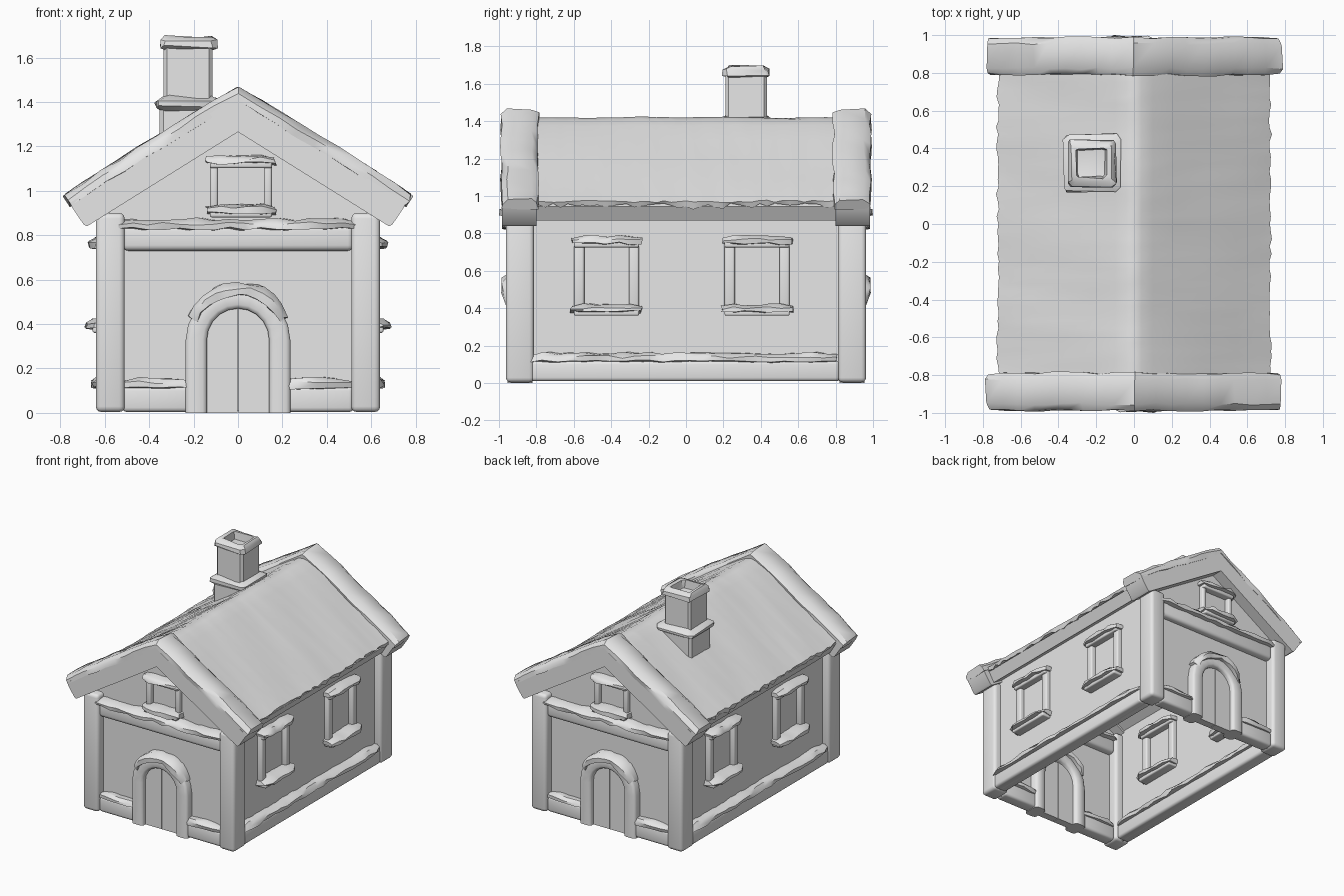
import bpy, bmesh, math, random
from mathutils import Matrix, Vector

random.seed(4)
if "Cube" in bpy.data.objects:
    bpy.data.objects.remove(bpy.data.objects["Cube"])

GREY = (0.8, 0.8, 0.8, 1)
mat = bpy.data.materials.new("plain grey")
mat.use_nodes = True
mat.diffuse_color = GREY
mat.node_tree.nodes["Principled BSDF"].inputs["Base Color"].default_value = GREY

# Frames centred on the wall sheets: x along the wall, -y outward
SIDE = Matrix.Translation((0.58, 0, 0)) @ Matrix.Rotation(math.pi / 2, 4, 'Z')
FRONT = Matrix.Translation((0, -0.888, 0))


def finish(name, bm, place=None, both=True, angle=40):
    """Place the mesh, add its half-turn copy and make the object."""
    if place:
        bm.transform(place)
    if both:
        copy = bmesh.ops.duplicate(bm, geom=bm.verts[:] + bm.edges[:] + bm.faces[:])
        verts = [g for g in copy["geom"] if isinstance(g, bmesh.types.BMVert)]
        bmesh.ops.rotate(bm, verts=verts, matrix=Matrix.Rotation(math.pi, 3, 'Z'))
    bmesh.ops.recalc_face_normals(bm, faces=bm.faces[:])
    mesh = bpy.data.meshes.new(name)
    bm.to_mesh(mesh)
    bm.free()
    mesh.materials.append(mat)
    obj = bpy.data.objects.new(name, mesh)
    bpy.context.collection.objects.link(obj)
    bpy.ops.object.select_all(action='DESELECT')
    obj.select_set(True)
    bpy.context.view_layer.objects.active = obj
    bpy.ops.object.shade_smooth_by_angle(angle=math.radians(angle))


def box(name, x, y, z, bevel=0.012, place=None):
    bm = bmesh.new()
    bmesh.ops.create_cube(bm, size=1)
    for v in bm.verts:
        v.co = [(a + b) / 2 + c * (b - a) for (a, b), c in zip((x, y, z), v.co)]
    if bevel:
        bmesh.ops.bevel(bm, geom=bm.edges[:], offset=bevel, segments=3,
                        profile=0.5, affect='EDGES')
    finish(name, bm, place)


def loft(rings):
    bm = bmesh.new()
    rows = [[bm.verts.new(p) for p in ring] for ring in rings]
    for a, b in zip(rows, rows[1:]):
        for i in range(len(a)):
            j = (i + 1) % len(a)
            bm.faces.new((a[i], a[j], b[j], b[i]))
    bm.faces.new(rows[0])
    bm.faces.new(rows[-1])
    return bm


def prism(name, profile, y0, y1, place=None, both=True):
    """Extrude an x-z outline between two depths."""
    finish(name, loft([[(x, y, z) for x, z in profile] for y in (y0, y1)]), place, both)


def wobble(p, amount):
    return Vector(p) + Vector([random.uniform(-amount, amount) for _ in range(3)])


SNOW_SECTION = [(-1, 0), (-1, 0.55), (-0.65, 1), (0.65, 1), (1, 0.6), (1, 0), (0, -0.15)]


def snow(name, path, ups, half, place, rough=0.008, taper=0.7):
    """Lumpy drift lying on a path in the x-z plane, half wide in y."""
    rings = []
    for i, (p, up) in enumerate(zip(path, ups)):
        end = taper if i in (0, len(path) - 1) else 1
        rings.append([wobble(Vector(p) + Vector((0, s * half * end, 0)) + Vector(up) * h * end,
                             rough) for s, h in SNOW_SECTION])
    finish(name, loft(rings), place)


def straight_snow(name, x0, x1, z, height, half, place, step=0.07):
    n = max(4, int((x1 - x0) / step))
    path = [(x0 + (x1 - x0) * i / n, 0, z) for i in range(n + 1)]
    snow(name, path, [(0, 0, height)] * (n + 1), half, place)


def window(name, place, half, z0, z1, jamb):
    for label, s in (("left", 1), ("right", -1)):
        xs = sorted((s * half, s * (half - jamb)))
        box(f"{name}_{label}_jamb", xs, (-0.042, 0.042), (z0 + 0.03, z1 - 0.03), 0.012, place)
    for label, z, out in (("sill", z0, 0.075), ("lintel", z1 - 0.06, 0.06)):
        box(f"{name}_{label}", (-half, half), (-out, out), (z, z + 0.035), 0.01, place)
        straight_snow(f"{name}_{label}_snow", -half - 0.014, half + 0.014,
                      z + 0.022, 0.038, out + 0.03, place, 0.06)


# Thin walls, open underneath
box("side_wall", (0.575, 0.585), (-0.88, 0.88), (0.01, 0.95), 0)
prism("gable_wall", [(-0.58, 0.01), (0.58, 0.01), (0.58, 0.95), (0, 1.31), (-0.58, 0.95)],
      -0.005, 0.005, FRONT)

# Timber frame, running through the walls
for label, xs in (("left", (0.51, 0.64)), ("right", (-0.64, -0.51))):
    box(f"{label}_corner_post", xs, (-0.963, -0.813), (0.004, 0.9), 0.025)
box("gable_beam", (-0.52, 0.52), (-0.055, 0.055), (0.73, 0.845), 0.025, FRONT)
straight_snow("gable_beam_snow", -0.55, 0.54, 0.83, 0.042, 0.09, FRONT)
box("side_base_beam", (-0.83, 0.82), (-0.055, 0.055), (0.01, 0.12), 0.02, SIDE)
straight_snow("side_base_snow", -0.835, 0.805, 0.115, 0.045, 0.075, SIDE)
for label, a, b in (("left", 0.2, 0.52), ("right", -0.52, -0.2)):
    box(f"{label}_front_base_beam", (a, b), (-0.05, 0.05), (0.004, 0.12), 0.02, FRONT)
    straight_snow(f"{label}_front_base_snow", a - 0.01, b + 0.01, 0.112, 0.045, 0.065, FRONT)

# Windows
for label, y in (("near", -0.425), ("far", 0.38)):
    window(f"{label}_side_window", Matrix.Translation((0, y, 0)) @ SIDE, 0.174, 0.36, 0.785, 0.055)
window("gable_window", Matrix.Translation((0.013, 0, 0)) @ FRONT, 0.14, 0.88, 1.162, 0.037)


# Arched door
def arch(r, spring, n=10):
    curve = [(r * math.cos(math.pi * i / n), spring + r * math.sin(math.pi * i / n))
             for i in range(n + 1)]
    return [(r, 0)] + curve + [(-r, 0)]


frame_section = [(0, 0.05), (0, -0.05), (0.06, -0.06), (0.2, -0.067), (0.8, -0.067),
                 (0.94, -0.06), (1, -0.05), (1, 0.05), (0.8, 0.067), (0.2, 0.067)]
rings = [[(a[0] + (b[0] - a[0]) * t, y, a[1] + (b[1] - a[1]) * t) for t, y in frame_section]
         for a, b in zip(arch(0.14, 0.33), arch(0.236, 0.325))]
finish("door_frame", loft(rings), FRONT, angle=50)
for label, s in (("left", 1), ("right", -1)):
    leaf = [(s * max(x, 0.002), z) for x, z in arch(0.148, 0.33) if x > -0.001]
    prism(f"{label}_door_leaf", leaf + [(s * 0.002, 0)], -0.03, 0.03, FRONT)
angles = [math.radians(25 + 13 * i) for i in range(11)]
snow("door_arch_snow", [(0.208 * math.cos(a), 0, 0.325 + 0.208 * math.sin(a)) for a in angles],
     [(0.05 * math.cos(a), 0, 0.055 * math.sin(a)) for a in angles], 0.092, FRONT, 0.009)

# Gable roof beams with their snow
prism("roof_end_beam", [(0, 1.43), (0.757, 0.945), (0.745, 0.922), (0.695, 0.848), (0.68, 0.84),
                        (0, 1.265), (-0.68, 0.84), (-0.695, 0.848), (-0.745, 0.922),
                        (-0.757, 0.945)], -0.096, 0.09, FRONT)
steps = [i / 9 for i in range(-9, 10)]
snow("roof_end_snow", [(0.755 * t, 0, 1.41 - 0.475 * abs(t)) for t in steps],
     [(0.03 * (t > 0) - 0.03 * (t < 0), 0, 0.048 + 0.01 * (t == 0)) for t in steps],
     0.099, FRONT, 0.007, 0.95)

# Roof boards and snow sheet with a soft ridge and ragged eaves
prism("roof_boards", [(0, 1.395), (0.705, 0.945), (0.66, 0.87), (0, 1.285),
                      (-0.66, 0.87), (-0.705, 0.945)], -0.86, 0.86, None, False)
COLUMNS = [0.04, 0.1, 0.22, 0.38, 0.54, 0.66, 0.715]
COLUMNS = [-x for x in reversed(COLUMNS)] + [0] + COLUMNS
rings = []
for r in range(43):
    y = -0.83 + 1.66 * r / 42
    top, under = [], []
    for c in COLUMNS:
        edge = abs(c) > 0.7
        tooth = random.uniform(-0.006, 0.016) * (-1) ** r if edge else 0
        x = c + math.copysign(tooth, c) if c else 0
        z = 1.449 - 0.66 * math.sqrt(x * x + 0.002)
        swell = 0.005 * math.sin(5 * y + 9 * x) * math.sin(8 * y - 4 * x)
        top.append((x, y, z + swell + random.uniform(-0.002, 0.002)))
        drop = 0.022 + random.uniform(-0.006, 0.012) + tooth if edge else 0.04
        under.append((x * 0.985, y, z - drop))
    rings.append(top + under[::-1])
finish("roof_snow", loft(rings), None, False, 45)


# Chimney
def square_loft(name, profile, rough):
    rings = []
    for h, z in profile:
        c = h * 0.86
        pts = [(h, c), (c, h), (-c, h), (-h, c), (-h, -c), (-c, -h), (c, -h), (h, -c)]
        rings.append([wobble((-0.225 + x, 0.322 + y, z), rough) for x, y in pts])
    finish(name, loft(rings), None, False)


square_loft("chimney_base", [(0.128, 1.1), (0.128, 1.4)], 0)
square_loft("chimney_collar_snow", [(0.125, 1.365), (0.15, 1.38), (0.148, 1.405), (0.105, 1.425)], 0.009)
square_loft("chimney_stack", [(0.111, 1.38), (0.111, 1.66), (0.08, 1.66), (0.07, 1.52)], 0)
square_loft("chimney_cap_snow", [(0.105, 1.635), (0.126, 1.65), (0.124, 1.675), (0.1, 1.697),
                                 (0.08, 1.69), (0.068, 1.62), (0.062, 1.54)], 0.009)
